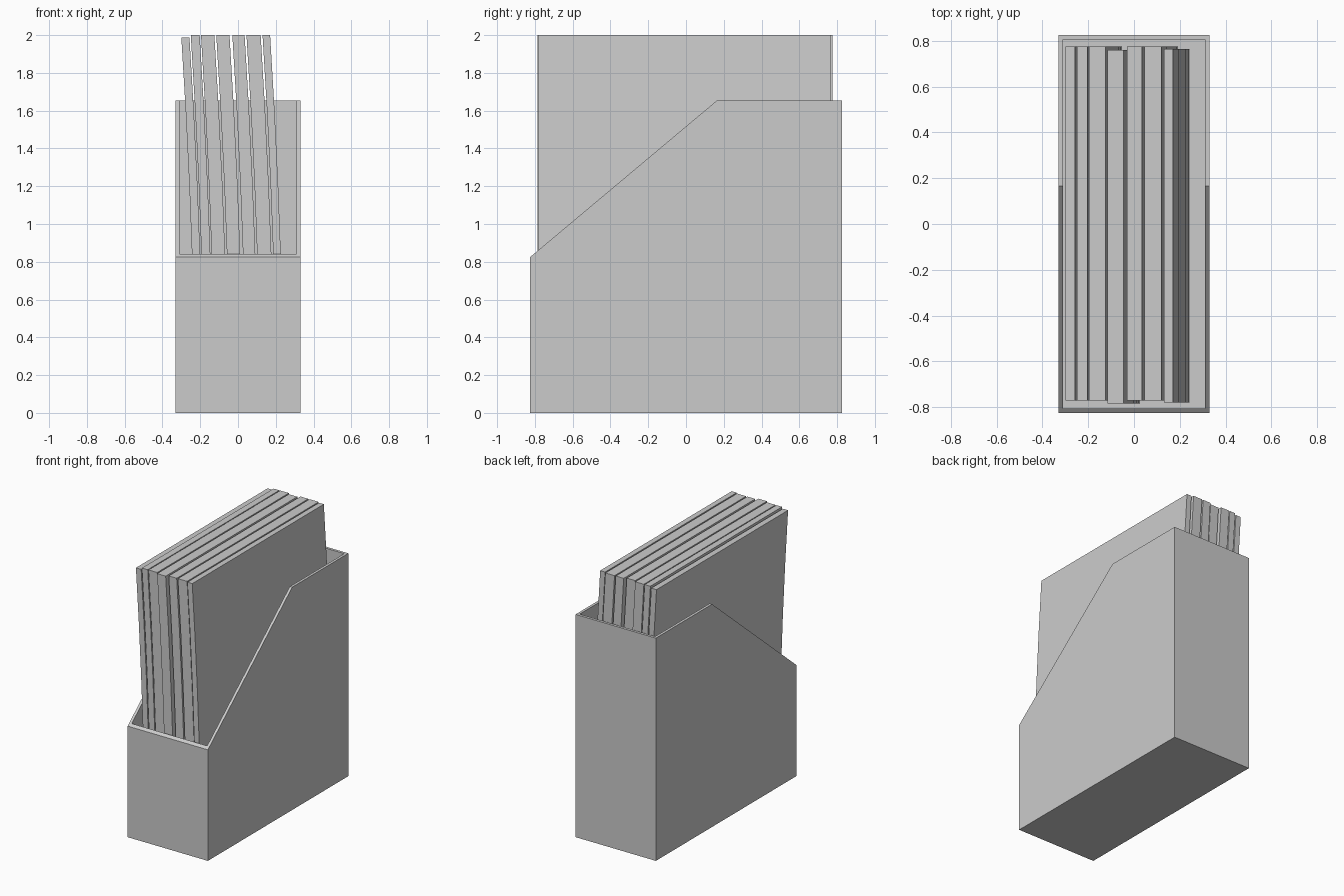
import bpy, bmesh

if "Cube" in bpy.data.objects:
    bpy.data.objects.remove(bpy.data.objects["Cube"])


def prism(name, profile, axis, lo, hi):
    """Extrude a closed 2D profile along x (profile = y,z) or y (profile = x,z)."""
    bm = bmesh.new()
    if axis == 'x':
        verts = [bm.verts.new((lo, a, b)) for a, b in profile]
        move = (hi - lo, 0, 0)
    else:
        verts = [bm.verts.new((a, lo, b)) for a, b in profile]
        move = (0, hi - lo, 0)
    face = bm.faces.new(verts)
    ext = bmesh.ops.extrude_face_region(bm, geom=[face], use_keep_orig=True)
    new = [g for g in ext['geom'] if isinstance(g, bmesh.types.BMVert)]
    bmesh.ops.translate(bm, verts=new, vec=move)
    bmesh.ops.recalc_face_normals(bm, faces=bm.faces[:])
    mesh = bpy.data.meshes.new(name)
    bm.to_mesh(mesh)
    bm.free()
    obj = bpy.data.objects.new(name, mesh)
    bpy.context.collection.objects.link(obj)
    return obj


# Open file holder with a sloped front, hollowed by a box
W, D, T = 0.33, 0.825, 0.02
holder = prism("file_holder", [(-D, 0), (D, 0), (D, 1.655), (0.165, 1.655), (-D, 0.825)],
               'x', -W, W)
i = D - T
cutter = prism("holder_cavity_cutter", [(-i, T), (i, T), (i, 2.2), (-i, 2.2)], 'x', -W + T, W - T)
cutter.hide_render = True
cutter.hide_set(True)
cut = holder.modifiers.new("hollow", 'BOOLEAN')
cut.operation = 'DIFFERENCE'
cut.solver = 'EXACT'
cut.object = cutter

# Magazines: (left x at top, right x at top, y shift, top height), bending to the left
LEAN, STEPS = 0.072, 5
magazines = [
    (-0.300, -0.257, 0.0, 1.988),
    (-0.250, -0.203, 0.0, 2.0),
    (-0.196, -0.125, 0.0, 2.0),
    (-0.115, -0.045, -0.015, 2.0),
    (-0.030, 0.035, 0.0, 2.0),
    (0.045, 0.120, 0.0, 2.0),
    (0.130, 0.170, -0.01, 2.0),
]
for n, (x0, x1, dy, top) in enumerate(magazines, 1):
    curve = []
    for s in range(STEPS + 1):
        t = s / STEPS
        curve.append((LEAN * (1 - t ** 1.75), T + t * (top - T)))
    profile = [(x1 + o, z) for o, z in curve] + [(x0 + o, z) for o, z in reversed(curve)]
    prism(f"magazine_{n}", profile, 'y', -0.77 + dy, 0.775 + dy)
